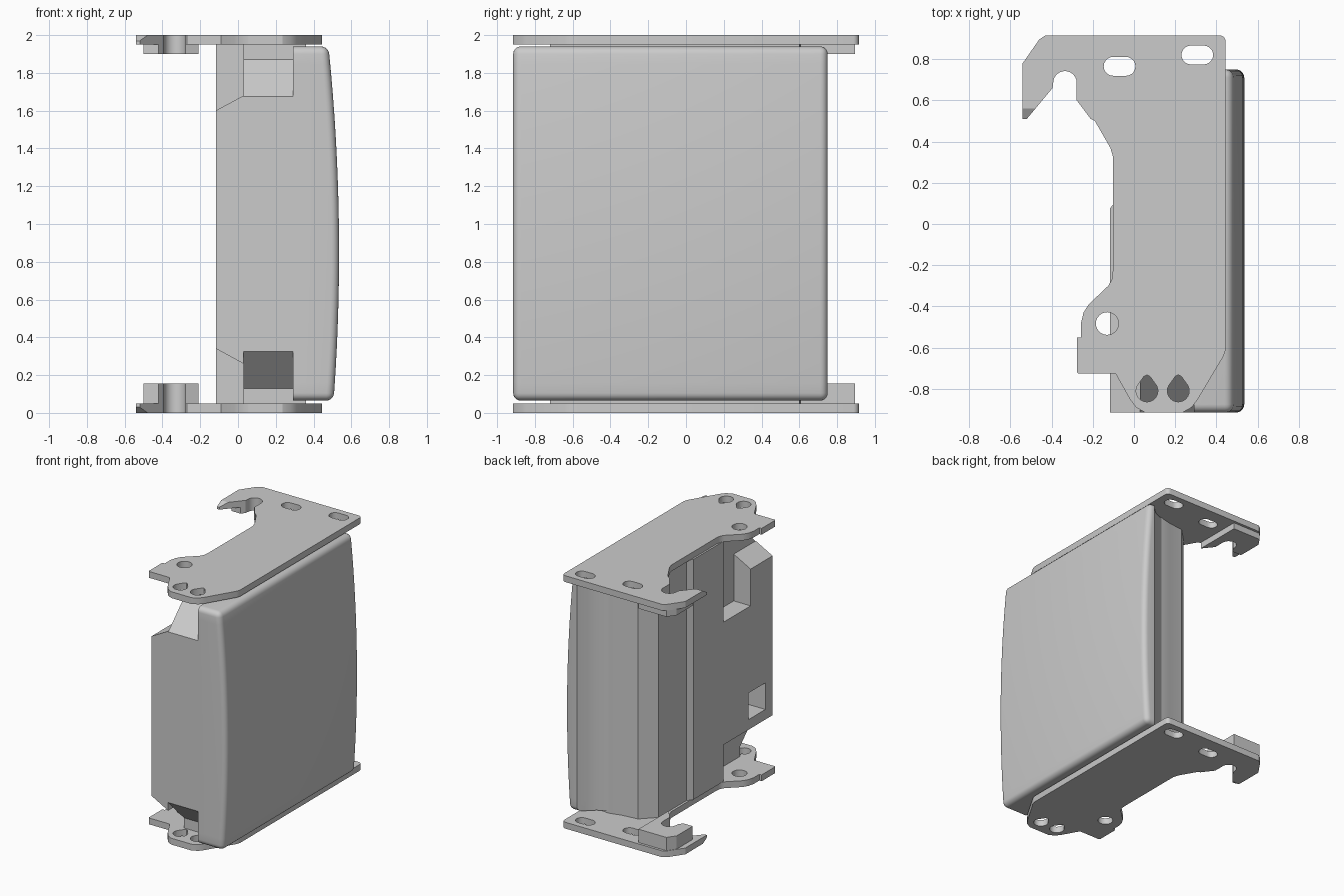
import bpy, bmesh, math

if "Cube" in bpy.data.objects:
    bpy.data.objects.remove(bpy.data.objects["Cube"])


def prism(name, pts, axis, lo, hi):
    """Extrude a 2D outline along an axis (x: yz outline, y: xz, z: xy)."""
    place = {'x': lambda a, b, d: (d, a, b),
             'y': lambda a, b, d: (a, d, b),
             'z': lambda a, b, d: (a, b, d)}[axis]
    bm = bmesh.new()
    rings = [[bm.verts.new(place(a, b, d)) for a, b in pts] for d in (lo, hi)]
    n = len(pts)
    bm.faces.new(rings[0])
    bm.faces.new(rings[1])
    for i in range(n):
        j = (i + 1) % n
        bm.faces.new((rings[0][i], rings[0][j], rings[1][j], rings[1][i]))
    return finish(name, bm)


def finish(name, bm):
    bmesh.ops.recalc_face_normals(bm, faces=bm.faces)
    me = bpy.data.meshes.new(name)
    bm.to_mesh(me)
    bm.free()
    ob = bpy.data.objects.new(name, me)
    bpy.context.collection.objects.link(ob)
    return ob


def activate(ob):
    bpy.ops.object.select_all(action='DESELECT')
    ob.select_set(True)
    bpy.context.view_layer.objects.active = ob


def cut(ob, cutter):
    cutter.hide_render = True
    m = ob.modifiers.new("cut", 'BOOLEAN')
    m.operation, m.solver, m.object = 'DIFFERENCE', 'EXACT', cutter
    activate(ob)
    bpy.ops.object.modifier_apply(modifier=m.name)
    bpy.data.objects.remove(cutter)


def smooth(ob):
    activate(ob)
    bpy.ops.object.shade_smooth_by_angle(angle=math.radians(28))


def arc(cx, cy, r, a0, a1, n=10):
    return [(cx + r * math.cos(math.radians(a0 + (a1 - a0) * i / n)),
             cy + r * math.sin(math.radians(a0 + (a1 - a0) * i / n))) for i in range(n + 1)]


def slot(cx, cy, half, r):
    return arc(cx + half - r, cy, r, -90, 90) + arc(cx - half + r, cy, r, 90, 270)


def teardrop(cx, cy):
    return arc(cx, cy, 0.053, -210, 30, 16) + [(cx + 0.015, cy + 0.07), (cx, cy + 0.078), (cx - 0.015, cy + 0.07)]


# End plates with hook, slots and holes
hook_slot = arc(-0.335, 0.685, 0.057, 0, 180, 12)
outline = ([(-0.27, -0.725), (-0.277, -0.718), (-0.277, -0.55), (-0.257, -0.55), (-0.257, -0.48),
            (-0.245, -0.43), (-0.22, -0.39), (-0.125, -0.30), (-0.108, -0.27), (-0.103, -0.23),
            (-0.103, 0.33), (-0.115, 0.37), (-0.19, 0.50), (-0.21, 0.51), (-0.278, 0.60)]
           + hook_slot +
           [(-0.395, 0.66), (-0.52, 0.51), (-0.54, 0.51), (-0.54, 0.78), (-0.46, 0.895), (-0.43, 0.915)]
           + arc(0.415, 0.885, 0.03, 90, 0, 5) +
           [(0.445, -0.61), (0.435, -0.64), (0.31, -0.85), (0.28, -0.89), (0.235, -0.915),
            (0.055, -0.915), (0.01, -0.89), (-0.02, -0.85), (-0.09, -0.725)])
holes = [slot(-0.07, 0.765, 0.077, 0.046), slot(0.307, 0.82, 0.077, 0.046),
         arc(-0.13, -0.483, 0.055, 0, 345, 23), teardrop(0.063, -0.81), teardrop(0.215, -0.81)]
boss = ([(-0.21, 0.895), (-0.21, 0.515), (-0.278, 0.60)] + hook_slot +
        [(-0.395, 0.66), (-0.42, 0.63), (-0.50, 0.63), (-0.50, 0.83), (-0.455, 0.895)])

for side, z0, z1, b0, b1 in (("bottom", 0.0, 0.05, 0.05, 0.155), ("top", 1.95, 2.0, 1.90, 1.95)):
    plate = prism(side + "_plate", outline, 'z', z0, z1)
    for h in holes:
        cut(plate, prism("hole_cutter", h, 'z', z0 - 0.1, z1 + 0.1))
    # Tapered hook tip
    face, out = (0.0, -1) if side == "bottom" else (2.0, 1)
    tip = [(0.56, face), (0.50, face - out * 0.036), (0.50, face + out * 0.05), (0.56, face + out * 0.05)]
    cut(plate, prism("tip_cutter", tip, 'x', -0.6, -0.40))
    smooth(plate)
    smooth(prism(side + "_hook_boss", boss, 'z', b0, b1))

# Concave back wall shared by housing and cover
back = [(0.43, 0.75), (0.38, 0.69), (0.33, 0.645), (0.25, 0.61), (0.15, 0.585), (0.02, 0.57)]

# Inner housing
housing = prism("housing", [(0.29, -0.915), (0.29, -0.72), (0.36, -0.72), (0.36, 0.60)] + back[3:] +
                [(-0.085, 0.465), (-0.085, 0.115), (-0.117, 0.075), (-0.117, -0.915)], 'z', 0.05, 1.95)
# Sloped end cuts and side recesses
cut(housing, prism("c", [(-0.95, 1.64), (-0.72, 1.87), (-0.72, 2.1), (-0.95, 2.1)], 'x', 0.029, 0.30))
cut(housing, prism("c", [(-0.95, 0.36), (-0.72, 0.13), (-0.72, -0.1), (-0.95, -0.1)], 'x', 0.029, 0.30))
cut(housing, prism("c", [(-0.15, 1.583), (0.03, 1.68), (0.03, 2.1), (-0.15, 2.1)], 'y', -0.95, -0.30))
cut(housing, prism("c", [(-0.15, 0.358), (0.03, 0.26), (0.03, -0.1), (-0.15, -0.1)], 'y', -0.95, -0.30))
cut(housing, prism("c", [(-0.64, 1.31), (-0.30, 1.31), (-0.30, 1.7), (-0.64, 1.7)], 'x', -0.2, 0.03))
cut(housing, prism("c", [(-0.825, 0.42), (-0.615, 0.42), (-0.615, 0.63), (-0.825, 0.63)], 'x', -0.2, 0.05))
smooth(housing)

# Curved front cover, lofted upward through plan outlines
bm = bmesh.new()
Z0, Z1, N = 0.065, 1.94, 20
rings = []
for i in range(N + 1):
    z = Z0 + (Z1 - Z0) * i / N
    x = 0.535 - 0.056 * ((z - 0.85) / 1.09) ** 2
    plan = [(0.29, -0.915), (x, -0.915), (x, 0.75)] + back[:4] + [(0.25, 0.55), (0.29, 0.5)]
    rings.append([bm.verts.new((a, b, z)) for a, b in plan])
n = len(rings[0])
for lo, hi in zip(rings, rings[1:]):
    for k in range(n):
        j = (k + 1) % n
        bm.faces.new((lo[k], lo[j], hi[j], hi[k]))
bm.faces.new(rings[0])
bm.faces.new(rings[-1])
pairs = [(lo[k], hi[k]) for lo, hi in zip(rings, rings[1:]) for k in (1, 2)]
pairs += [(r[a], r[b]) for r in (rings[0], rings[-1]) for a, b in ((0, 1), (1, 2), (2, 3))]
edges = [bm.edges.get(p) for p in pairs]
bmesh.ops.recalc_face_normals(bm, faces=bm.faces)
bmesh.ops.bevel(bm, geom=edges, offset=0.04, segments=5, profile=0.5, affect='EDGES', clamp_overlap=True)
smooth(finish("cover", bm))
